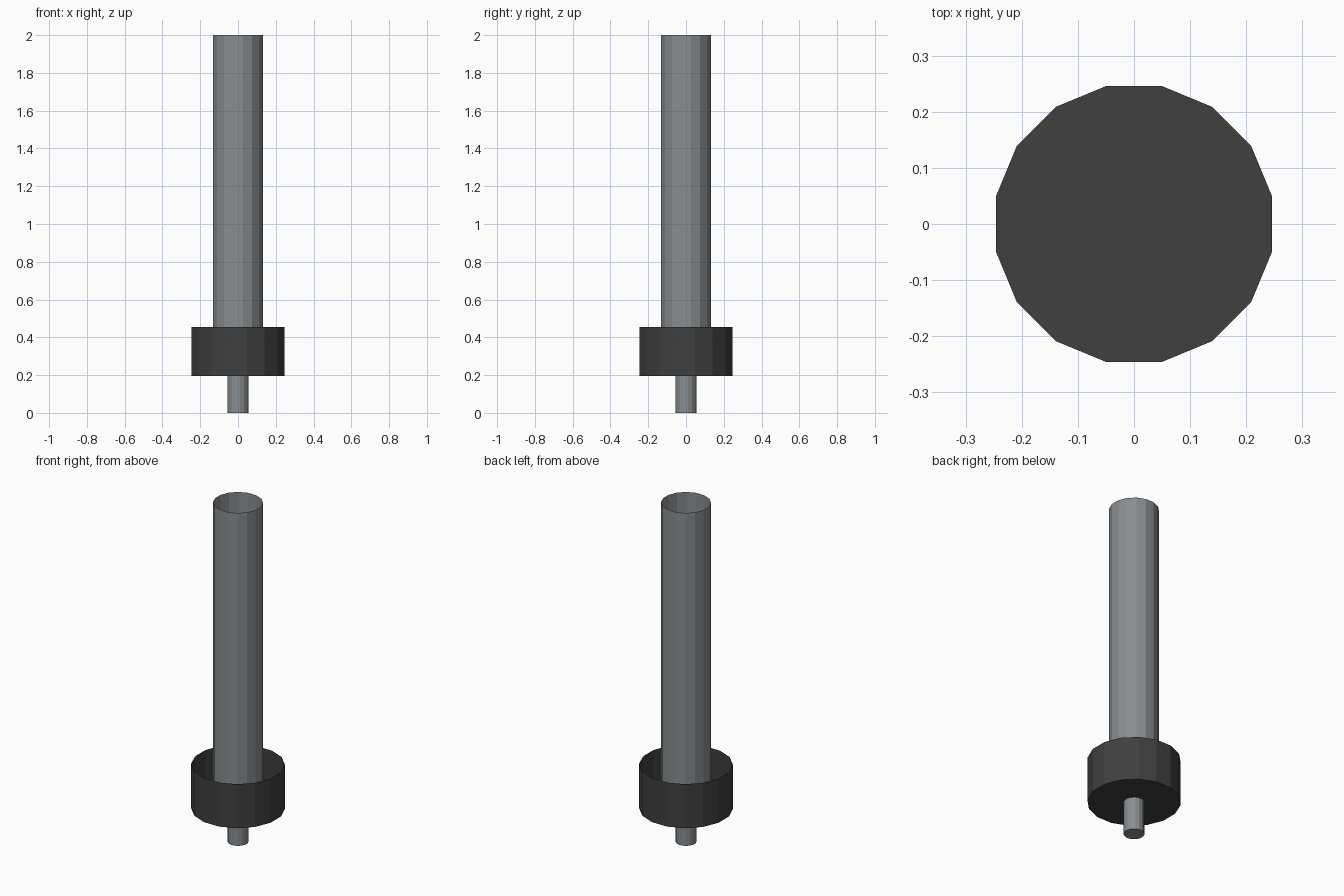
import bpy
import bmesh
import math

cube = bpy.data.objects.get("Cube")
if cube:
    bpy.data.objects.remove(cube, do_unlink=True)

SIDES = 16


def material(name, color):
    mat = bpy.data.materials.new(name)
    mat.use_nodes = True
    mat.diffuse_color = color
    mat.node_tree.nodes["Principled BSDF"].inputs["Base Color"].default_value = color
    return mat


def shell(name, radius, bottom, top, mat, floor=False):
    """Thin-walled round part with flats on the axes, optionally with a floor."""
    bm = bmesh.new()
    rings = []
    for z in (bottom, top):
        ring = []
        for i in range(SIDES):
            a = (i + 0.5) * math.tau / SIDES
            ring.append(bm.verts.new((radius * math.cos(a), radius * math.sin(a), z)))
        rings.append(ring)
    low, high = rings
    for i in range(SIDES):
        j = (i + 1) % SIDES
        bm.faces.new((low[i], low[j], high[j], high[i]))
    if floor:
        bm.faces.new(low[::-1])
    mesh = bpy.data.meshes.new(name)
    bm.to_mesh(mesh)
    bm.free()
    mesh.materials.append(mat)
    obj = bpy.data.objects.new(name, mesh)
    bpy.context.collection.objects.link(obj)
    return obj


steel = material("steel grey", (0.25, 0.27, 0.28, 1))
dark = material("dark grey", (0.05, 0.05, 0.05, 1))

# Long open tube standing on the floor of the cup
shell("tube", 0.134, 0.195, 2.0, steel)
# Wide open cup
shell("collar_cup", 0.251, 0.195, 0.455, dark, floor=True)
# Short pin below the cup
shell("pin", 0.056, 0.0, 0.195, steel, floor=True)
